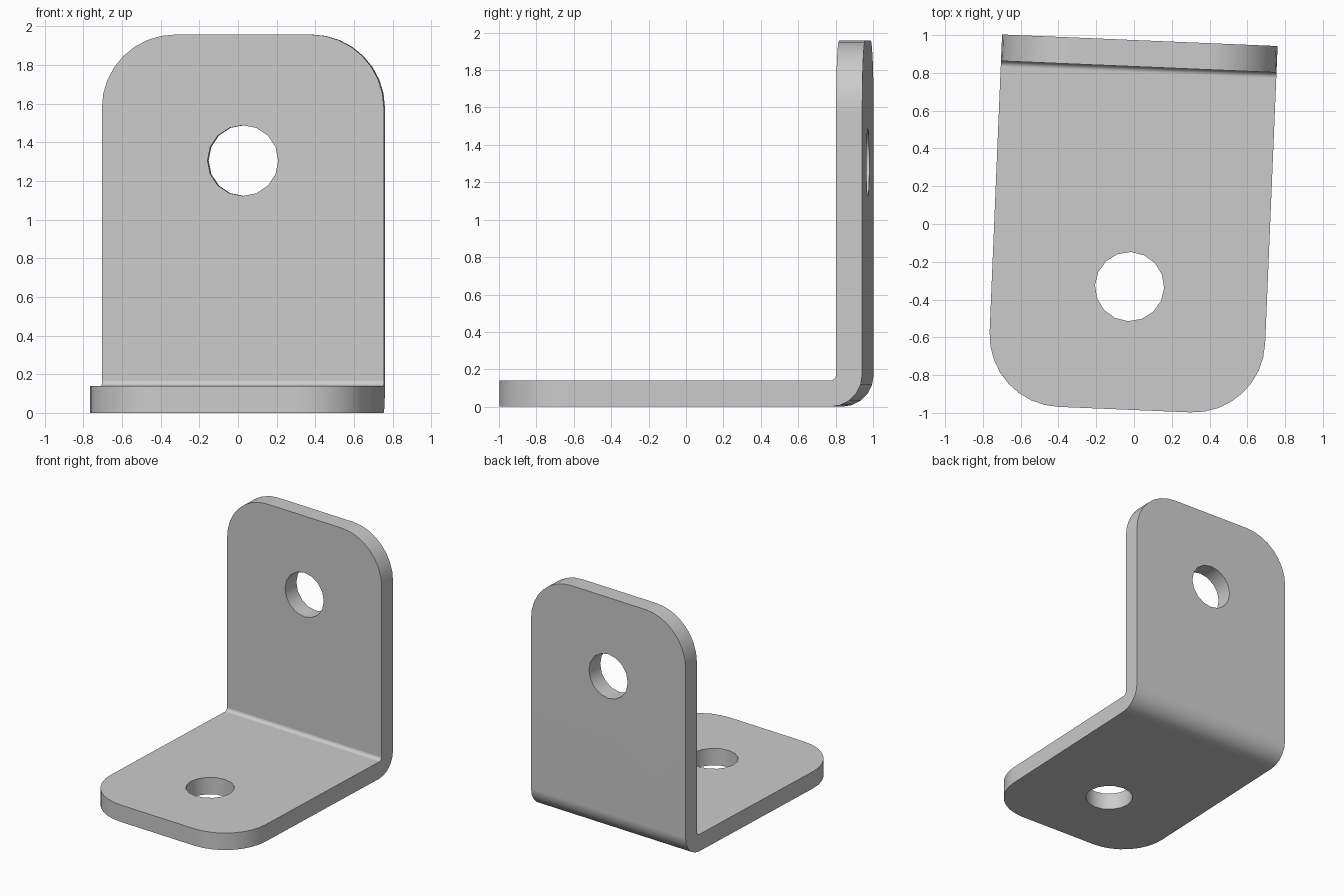
import bpy, bmesh, math
from mathutils import Matrix, Vector

cube = bpy.data.objects.get("Cube")
if cube:
    bpy.data.objects.remove(cube, do_unlink=True)

WIDTH, LENGTH, THICK = 1.46, 1.957, 0.14
CORNER, BEND, HOLE = 0.38, 0.17, 0.183
BACK = LENGTH / 2
HOLE_DIST = 1.305          # hole centre measured from the outer bend
TILT = math.radians(-2.4)

steel = bpy.data.materials.new("grey steel")
steel.use_nodes = True
grey = (0.6, 0.6, 0.6, 1)
steel.diffuse_color = grey
steel.node_tree.nodes["Principled BSDF"].inputs["Base Color"].default_value = grey


def make_object(name, bm):
    mesh = bpy.data.meshes.new(name)
    bm.to_mesh(mesh)
    bm.free()
    obj = bpy.data.objects.new(name, mesh)
    bpy.context.collection.objects.link(obj)
    return obj


def arc(cy, cz, radius, start, end, steps=5):
    angles = [math.radians(start + (end - start) * i / steps) for i in range(steps + 1)]
    return [(cy + radius * math.cos(a), cz + radius * math.sin(a)) for a in angles]


# L-shaped side profile with a rounded bend, extruded across the width
cy, cz = BACK - BEND, BEND
profile = [(-BACK, THICK), (-BACK, 0)]
profile += arc(cy, cz, BEND, -90, 0)
profile += [(BACK, LENGTH), (BACK - THICK, LENGTH)]
profile += arc(cy, cz, BEND - THICK, 0, -90)

bm = bmesh.new()
face = bm.faces.new([bm.verts.new((-WIDTH / 2, y, z)) for y, z in profile])
side = bmesh.ops.extrude_face_region(bm, geom=[face])
new_verts = [v for v in side["geom"] if isinstance(v, bmesh.types.BMVert)]
bmesh.ops.translate(bm, verts=new_verts, vec=(WIDTH, 0, 0))
bmesh.ops.recalc_face_normals(bm, faces=bm.faces)

# Round the free corners of both plates
corners = []
for e in bm.edges:
    a, b = (v.co for v in e.verts)
    if abs(a.x - b.x) < 1e-4 and abs((a - b).length - THICK) < 1e-4:
        mid = (a + b) / 2
        if mid.y < -BACK + 0.01 or mid.z > LENGTH - 0.01:
            corners.append(e)
bmesh.ops.bevel(bm, geom=corners, offset=CORNER, offset_type="OFFSET",
                segments=8, profile=0.5, affect="EDGES")
bracket = make_object("angle_bracket", bm)
bracket.data.materials.append(steel)

# Drill one round hole through each plate
holes = [
    Matrix.Translation((0, BACK - HOLE_DIST, THICK / 2)),
    Matrix.Translation((0, BACK - THICK / 2, HOLE_DIST)) @ Matrix.Rotation(math.pi / 2, 4, "X"),
]
bpy.context.view_layer.objects.active = bracket
for matrix in holes:
    bm = bmesh.new()
    bmesh.ops.create_cone(bm, cap_ends=True, segments=16, radius1=HOLE,
                          radius2=HOLE, depth=THICK * 3, matrix=matrix)
    cutter = make_object("hole_cutter", bm)
    cutter.data.materials.append(steel)
    cutter.hide_render = True
    cut = bracket.modifiers.new("hole", "BOOLEAN")
    cut.operation, cut.solver, cut.object = "DIFFERENCE", "EXACT", cutter
    bpy.ops.object.modifier_apply(modifier=cut.name)
    bpy.data.objects.remove(cutter, do_unlink=True)

# Slight turn about the vertical axis, smooth bends and crisp rims
bracket.data.transform(Matrix.Translation((-0.01, -0.005, 0)) @ Matrix.Rotation(TILT, 4, "Z"))
bpy.ops.object.select_all(action="DESELECT")
bracket.select_set(True)
bpy.ops.object.shade_smooth_by_angle(angle=math.radians(30))
weighted = bracket.modifiers.new("clean_shading", "WEIGHTED_NORMAL")
weighted.keep_sharp = True
